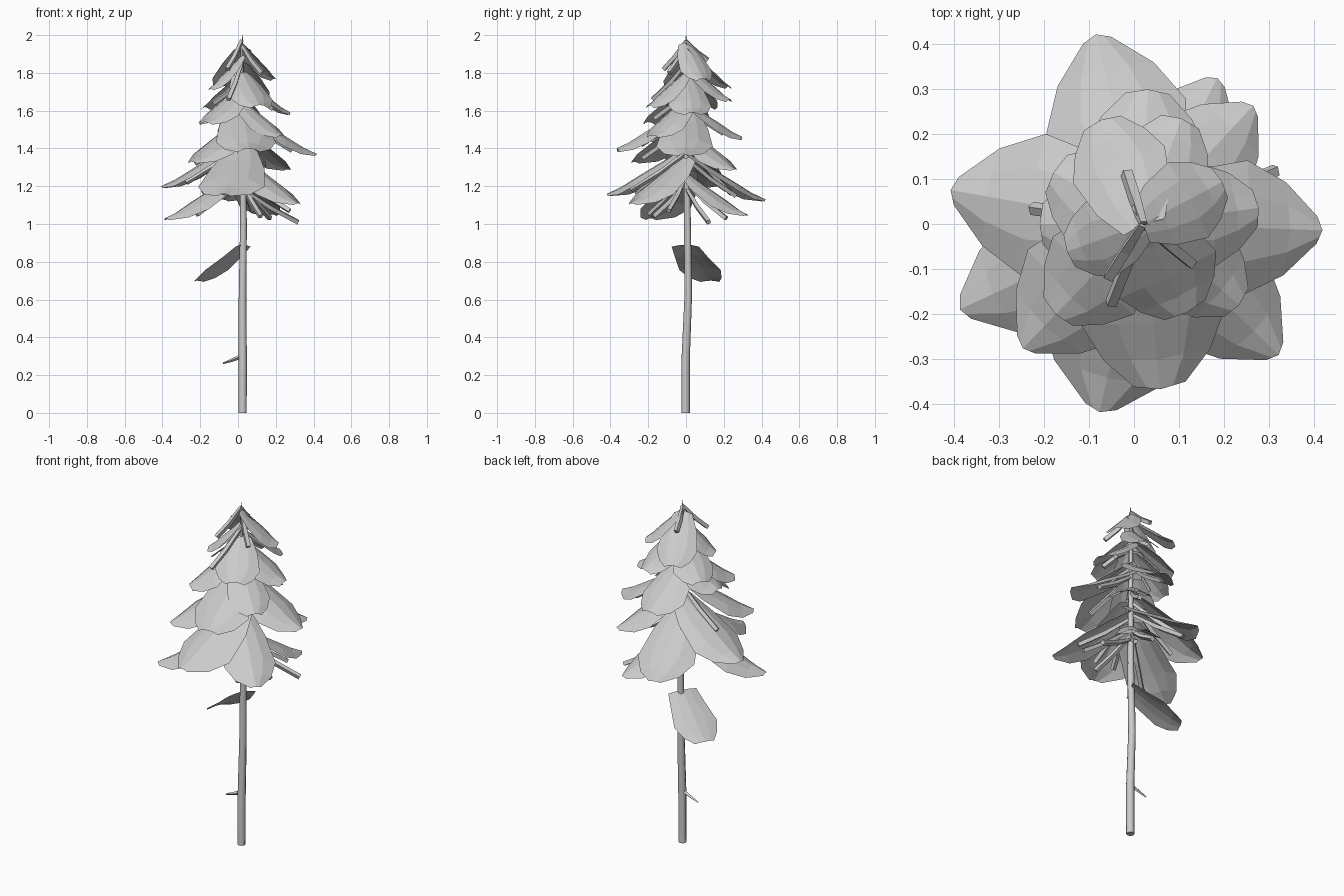
import bpy, bmesh, math
from mathutils import Vector

cube = bpy.data.objects.get("Cube")
if cube:
    bpy.data.objects.remove(cube, do_unlink=True)

grey = bpy.data.materials.new("plain_grey")
grey.use_nodes = True
grey.diffuse_color = (0.6, 0.6, 0.6, 1)
grey.node_tree.nodes["Principled BSDF"].inputs["Base Color"].default_value = (0.6, 0.6, 0.6, 1)

AXIS = Vector((0.02, 0, 0))
UP = Vector((0, 0, 1))


def finish(name, bm):
    mesh = bpy.data.meshes.new(name)
    bm.to_mesh(mesh)
    bm.free()
    mesh.materials.append(grey)
    obj = bpy.data.objects.new(name, mesh)
    bpy.context.collection.objects.link(obj)
    return obj


def frame(azimuth):
    a = math.radians(azimuth)
    return Vector((math.cos(a), math.sin(a), 0)), Vector((-math.sin(a), math.cos(a), 0))


def tube(name, path, radii, sides):
    """Tapered tube swept through a few points."""
    bm = bmesh.new()
    rings = []
    for i, p in enumerate(path):
        along = (path[min(i + 1, len(path) - 1)] - path[max(i - 1, 0)]).normalized()
        turn = UP.rotation_difference(along)
        ring = []
        for k in range(sides):
            a = math.tau * k / sides
            ring.append(bm.verts.new(p + turn @ Vector((math.cos(a), math.sin(a), 0)) * radii[i]))
        rings.append(ring)
    for low, high in zip(rings, rings[1:]):
        for k in range(sides):
            n = (k + 1) % sides
            bm.faces.new((low[k], low[n], high[n], high[k]))
    bm.faces.new(rings[0][::-1])
    bm.faces.new(rings[-1])
    return finish(name, bm)


def bough(name, azimuth, reach, tip_z, width, drop, blunt, root=0.45, arch=0.16):
    """Drooping card, flared at the tip and arched across its width."""
    out, side = frame(azimuth)
    # Outline: distance along, half width, remaining drop
    outline = [(0.0, root, 1.0), (0.25, 0.8, 0.72), (0.6, 1.0, 0.37),
               (0.82, 0.62 + 0.35 * blunt, 0.14), (1.0, blunt, 0.0)]
    bm = bmesh.new()
    rows = []
    for t, w, d in outline:
        row = []
        for s in (-1, -0.5, 0, 0.5, 1):
            p = AXIS + out * (reach * (t - 0.03 * abs(s))) + side * (s * w * width / 2)
            p.z = tip_z + d * drop - arch * width * s * s * w
            row.append(bm.verts.new(p))
        rows.append(row)
    for a, b in zip(rows, rows[1:]):
        for k in range(4):
            bm.faces.new((a[k], b[k], b[k + 1], a[k + 1]))
    return finish(name, bm)


def branch(name, azimuth, reach, root_z, tip_z, radius=0.015):
    out, _ = frame(azimuth)
    root = AXIS + UP * root_z
    tip = AXIS + out * reach + UP * tip_z
    middle = root.lerp(tip, 0.5) - UP * 0.01
    tube(name, [root, middle, tip], [radius * 0.7, radius, radius], 4)


# Trunk with a slight bend and a needle tip
trunk_path = [Vector(p) for p in ((0.024, -0.002, 0), (0.025, -0.002, 0.28), (0.024, 0.012, 0.62),
                                  (0.029, 0.008, 1.0), (0.022, 0, 1.6), (0.02, 0, 1.93), (0.025, 0, 2.0))]
trunk = tube("trunk", trunk_path, [0.022, 0.022, 0.020, 0.018, 0.012, 0.006, 0.001], 8)
for face in trunk.data.polygons:
    face.use_smooth = len(face.vertices) == 4

# Boughs by tier: tip bluntness, then azimuth, reach, tip height, width
TIERS = {
    "skirt": (0.2, [(205, .45, 1.03, .29), (316, .42, 1.11, .28), (63, .365, 1.05, .24), (104, .435, 1.13, .32)]),
    "lower": (0.2, [(170, .435, 1.20, .32), (257, .43, 1.16, .36), (358, .40, 1.37, .30),
                    (47, .36, 1.29, .25), (226, .385, 1.33, .29)]),
    "middle": (0.36, [(276, .37, 1.40, .32), (88, .30, 1.46, .27), (180, .23, 1.54, .25),
                      (320, .28, 1.47, .23), (8, .26, 1.59, .23), (226, .28, 1.54, .25)]),
    "upper": (0.42, [(296, .22, 1.63, .24), (70, .25, 1.66, .21), (150, .23, 1.62, .23), (200, .18, 1.72, .18)]),
    "crown": (0.4, [(112, .25, 1.73, .22), (28, .20, 1.77, .19)]),
}
for tier, (blunt, boughs) in TIERS.items():
    for i, (azimuth, reach, tip_z, width) in enumerate(boughs, 1):
        # Higher boughs hang more steeply
        drop = 0.06 + 0.45 * reach + 0.15 * max(0, tip_z - 1.5)
        bough(f"{tier}_bough_{i}", azimuth, reach, tip_z, width, drop, blunt)
        if tier != "crown":
            branch(f"{tier}_branch_{i}", azimuth + 14, reach * 0.68, tip_z + drop * 0.85, tip_z + 0.02)

# Bare branches showing between the boughs
BARE = [(22, .32, 1.19, 1.01), (340, .27, 1.25, 1.07), (300, .20, 1.22, 1.04), (124, .29, 1.42, 1.16),
        (172, .25, 1.50, 1.32), (250, .28, 1.42, 1.16), (55, .26, 1.22, 1.03), (245, .20, 1.64, 1.44),
        (321, .14, 1.95, 1.80), (237, .14, 1.97, 1.82), (248, .19, 1.85, 1.66), (108, .12, 1.97, 1.87)]
for i, (azimuth, reach, root_z, tip_z) in enumerate(BARE, 1):
    branch(f"bare_branch_{i}", azimuth, reach, root_z, tip_z)

# Single hanging bough and a dead twig on the bare stem
bough("hanging_bough", 151, 0.27, 0.70, 0.25, 0.19, 0.45, 0.66, 0.06)
tube("dead_twig", [Vector((0.02, 0, 0.30)), Vector((-0.03, 0.002, 0.28)), Vector((-0.08, 0.005, 0.262))],
     [0.012, 0.009, 0.004], 4)
